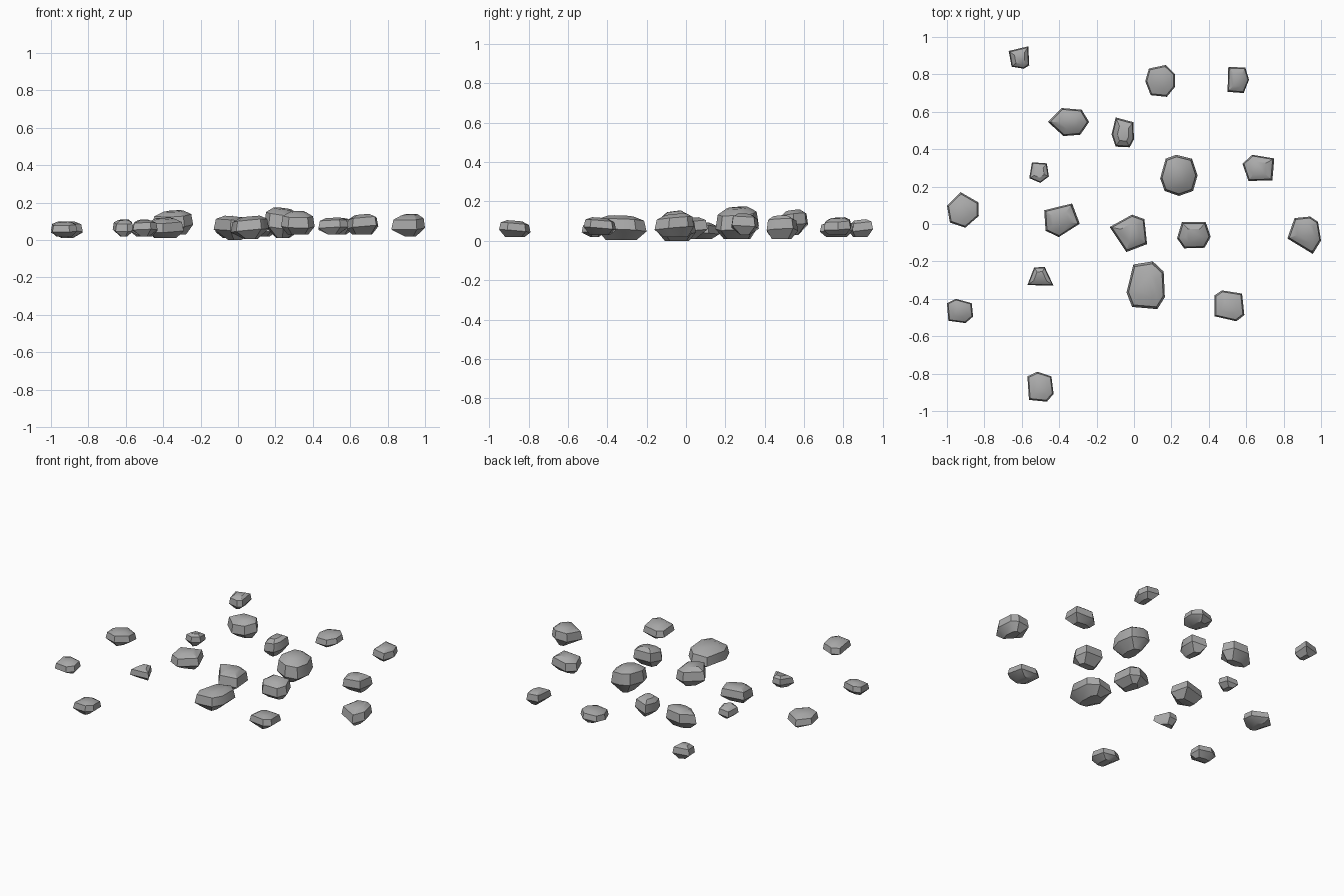
import bpy
import bmesh
import random
from math import radians, sin, cos, tau, copysign
from mathutils import Vector

cube = bpy.data.objects.get("Cube")
if cube:
    bpy.data.objects.remove(cube, do_unlink=True)

random.seed(4)

# One grey for every stone
grey = bpy.data.materials.new("stone grey")
grey.use_nodes = True
colour = (0.4, 0.4, 0.4, 1)
grey.diffuse_color = colour
grey.node_tree.nodes["Principled BSDF"].inputs["Base Color"].default_value = colour


def spread(value):
    """Push a sine or cosine outwards, so outlines are slightly boxy."""
    return copysign(abs(value) ** 0.8, value)


def fit(verts, axis, low, high):
    """Stretch the vertices along one axis to fill a range."""
    values = [v.co[axis] for v in verts]
    start, span = min(values), max(values) - min(values)
    for v in verts:
        v.co[axis] = low + (v.co[axis] - start) / span * (high - low)


def stone(name, x, y, z, corners):
    """Faceted stone filling the x, y and z ranges; corners are angles of its outline."""
    bm = bmesh.new()
    outline = [Vector((spread(cos(radians(a))), spread(sin(radians(a))))) for a in corners]
    middle = sum(outline, Vector((0, 0))) / len(outline)
    tilt = random.uniform(0, tau)
    lean = Vector((cos(tilt), sin(tilt)))
    long_x = x[1] - x[0] > y[1] - y[0]
    keel = (0.62, 0.35) if long_x else (0.35, 0.62)

    # Rings from the keel, through the widest belt, to the shoulder and crown
    rings = []
    for level, sx, sy in ((0, *keel), (0.36, 1, 1), (0.8, 0.9, 0.9), (0.97, 0.5, 0.5)):
        ring = []
        for p in outline:
            q = middle + Vector(((p.x - middle.x) * sx, (p.y - middle.y) * sy))
            height = level + 0.09 * q.dot(lean) * (level > 0)
            ring.append(bm.verts.new((q.x, q.y, height)))
        rings.append(ring)
    count = len(outline)
    for low, high in zip(rings, rings[1:]):
        for i in range(count):
            j = (i + 1) % count
            bm.faces.new((low[i], low[j], high[j], high[i]))
    bm.faces.new(reversed(rings[0]))
    bm.faces.new(rings[-1])

    for axis, limits in enumerate((x, y, z)):
        fit(bm.verts, axis, *limits)
    bmesh.ops.recalc_face_normals(bm, faces=bm.faces)

    mesh = bpy.data.meshes.new(name)
    bm.to_mesh(mesh)
    bm.free()
    mesh.materials.append(grey)
    mesh.shade_smooth()
    mesh.set_sharp_from_angle(angle=radians(35))
    stone_object = bpy.data.objects.new(name, mesh)
    bpy.context.collection.objects.link(stone_object)


# Back stones
stone("back_right_pebble", x=(-.67, -.56), y=(.83, .95), z=(.02, .11),
      corners=(48, 160, 230, 285, 320))
stone("back_round_stone", x=(.06, .22), y=(.68, .85), z=(.02, .1),
      corners=(20, 75, 135, 180, 235, 290, 345))
stone("back_left_pebble", x=(.5, .615), y=(.7, .84), z=(.03, .12),
      corners=(0, 50, 125, 230, 300))
stone("back_long_stone", x=(-.46, -.24), y=(.47, .62), z=(.03, .16),
      corners=(0, 55, 105, 180, 260, 300))
stone("back_block_stone", x=(-.12, 0), y=(.41, .57), z=(.01, .13),
      corners=(30, 125, 185, 235, 300, 340))

# Middle stones
stone("large_domed_stone", x=(.14, .34), y=(.15, .37), z=(.01, .175),
      corners=(0, 50, 95, 130, 185, 225, 270, 315))
stone("left_wedge_stone", x=(.58, .75), y=(.23, .37), z=(.03, .14),
      corners=(40, 110, 165, 235, 310))
stone("small_pebble", x=(-.56, -.455), y=(.22, .33), z=(.03, .11),
      corners=(45, 125, 210, 275, 340))
stone("far_right_stone", x=(-1, -.83), y=(-.02, .17), z=(.01, .1),
      corners=(20, 95, 170, 220, 275, 345))
stone("right_block_stone", x=(-.48, -.29), y=(-.07, .11), z=(.01, .12),
      corners=(60, 155, 215, 265, 350))
stone("centre_stone", x=(-.13, .07), y=(-.15, .05), z=(0, .13),
      corners=(45, 85, 165, 265, 330))
stone("centre_left_stone", x=(.23, .41), y=(-.13, .01), z=(.03, .155),
      corners=(50, 130, 190, 240, 305, 355))
stone("far_left_stone", x=(.82, 1), y=(-.16, .04), z=(.02, .14),
      corners=(40, 75, 120, 185, 295, 350))

# Front stones
stone("pointed_pebble", x=(-.57, -.43), y=(-.33, -.23), z=(.02, .1),
      corners=(80, 110, 215, 320))
stone("front_right_pebble", x=(-1, -.86), y=(-.53, -.4), z=(.02, .1),
      corners=(35, 100, 145, 225, 290, 340))
stone("large_front_stone", x=(-.04, .165), y=(-.455, -.2), z=(.005, .13),
      corners=(30, 75, 125, 190, 230, 300, 340))
stone("front_left_stone", x=(.43, .59), y=(-.52, -.355), z=(.03, .12),
      corners=(45, 110, 145, 215, 290, 330))
stone("foremost_stone", x=(-.57, -.43), y=(-.95, -.79), z=(.02, .105),
      corners=(40, 95, 140, 230, 295, 340))
